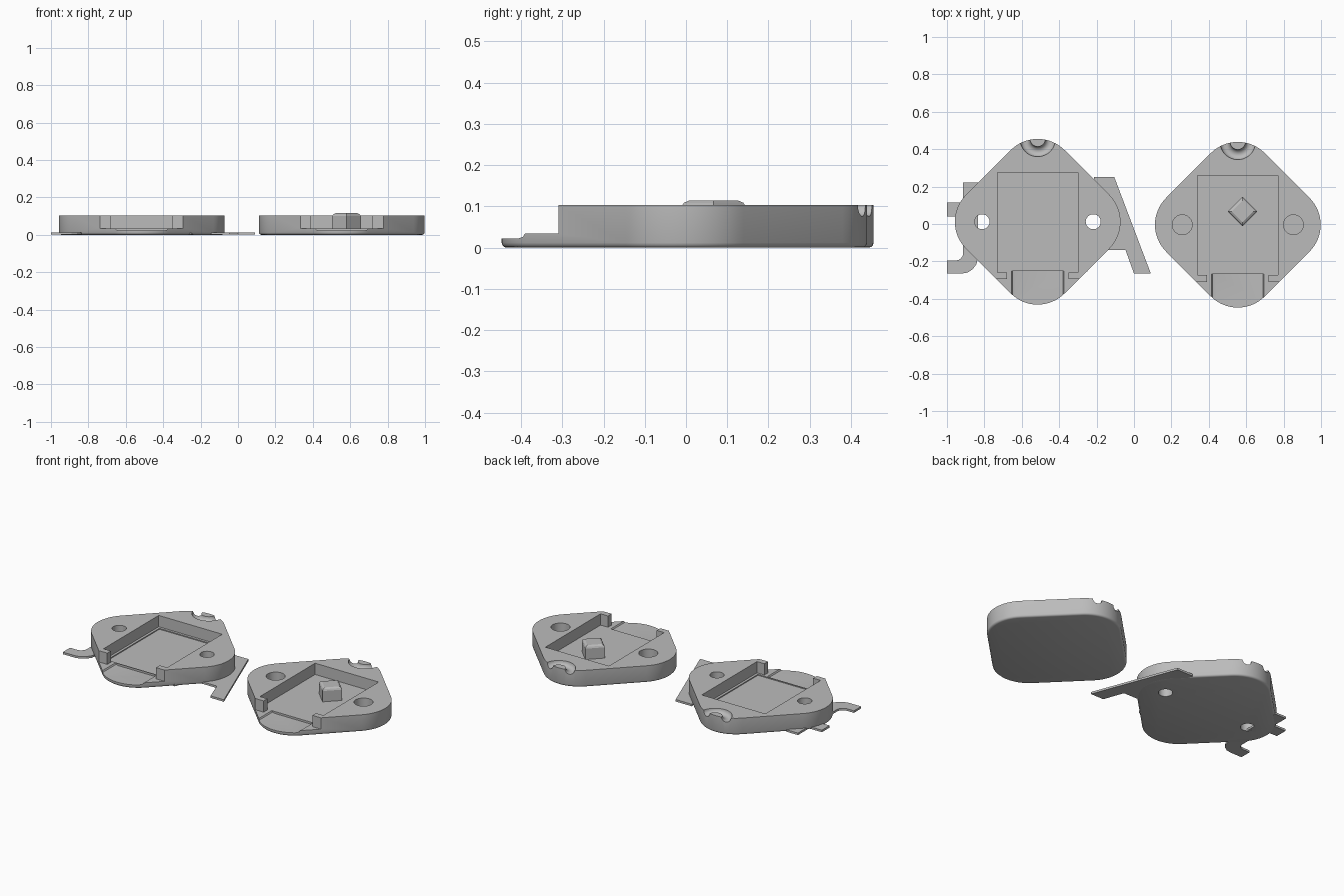
import bpy, bmesh, math
from mathutils import Matrix

cube = bpy.data.objects.get("Cube")
if cube:
    bpy.data.objects.remove(cube)

grey = bpy.data.materials.new("plain grey")
grey.use_nodes = True
colour = (0.5, 0.5, 0.5, 1)
grey.diffuse_color = colour
grey.node_tree.nodes["Principled BSDF"].inputs["Base Color"].default_value = colour

HEIGHT, FLOOR = 0.103, 0.034


def finish(name, bm):
    bmesh.ops.recalc_face_normals(bm, faces=bm.faces)
    mesh = bpy.data.meshes.new(name)
    bm.to_mesh(mesh)
    bm.free()
    mesh.materials.append(grey)
    ob = bpy.data.objects.new(name, mesh)
    bpy.context.collection.objects.link(ob)
    return ob


def loft(name, rings):
    """Skin a stack of equal closed rings and cap both ends."""
    bm = bmesh.new()
    rows = [[bm.verts.new(p) for p in ring] for ring in rings]
    n = len(rows[0])
    for a, b in zip(rows, rows[1:]):
        for i in range(n):
            j = (i + 1) % n
            bm.faces.new((a[i], a[j], b[j], b[i]))
    bm.faces.new(rows[0])
    bm.faces.new(rows[-1])
    return finish(name, bm)


def prism(name, outline, z0, z1, cx=0, cy=0):
    return loft(name, [[(cx + x, cy + y, z) for x, y in outline] for z in (z0, z1)])


def circle(r, steps=40):
    return [(r * math.cos(2 * math.pi * i / steps), r * math.sin(2 * math.pi * i / steps))
            for i in range(steps)]


def rounded_diamond(inset):
    pts = []
    for k in range(4):
        a = k * math.pi / 2
        for i in range(17):
            t = a + (i / 16 - 0.5) * math.pi / 2
            r = 0.203 - inset
            pts.append((0.24 * math.cos(a) + r * math.cos(t), 0.24 * math.sin(a) + r * math.sin(t)))
    return pts


def torus(name, major, minor, cx, cy, z):
    bm = bmesh.new()
    rows = [[bm.verts.new((cx + (major + minor * u) * c, cy + (major + minor * u) * s, z + minor * v))
             for u, v in circle(1, 20)] for c, s in circle(1, 48)]
    for i in range(48):
        for j in range(20):
            k, m = (i + 1) % 48, (j + 1) % 20
            bm.faces.new((rows[i][j], rows[k][j], rows[k][m], rows[i][m]))
    return finish(name, bm)


def cut(ob, cutter):
    mod = ob.modifiers.new("cut", 'BOOLEAN')
    mod.operation, mod.solver, mod.object = 'DIFFERENCE', 'EXACT', cutter
    bpy.context.view_layer.objects.active = ob
    bpy.ops.object.modifier_apply(modifier=mod.name)
    bpy.data.objects.remove(cutter)


def smooth(ob):
    bpy.ops.object.select_all(action='DESELECT')
    ob.select_set(True)
    bpy.context.view_layer.objects.active = ob
    bpy.ops.object.shade_smooth_by_angle(angle=math.radians(30))


def case_half(name, cx, cy, hole_r, hole_z):
    # Shell with a rounded lower edge
    levels = [(0.012, 0), (0.006, 0.002), (0.002, 0.006), (0, 0.012), (0, HEIGHT)]
    body = loft(name, [[(cx + x, cy + y, z) for x, y in rounded_diamond(d)] for d, z in levels])

    # Pocket open at the front, leaving a small post at each side of the mouth
    side = [(0.215, 0.264), (0.215, -0.27), (0.165, -0.27), (0.165, -0.305), (0.235, -0.305), (0.235, -0.6)]
    pocket = side + [(-x, y) for x, y in reversed(side)]
    cut(body, prism("pocket_cutter", pocket, FLOOR, 0.3, cx, cy))

    # Shallow finger scoop with sloping sides at the front
    section = [(-0.12, 0.022), (0.12, 0.022), (0.135, 0.026), (0.15, 0.05), (-0.15, 0.05), (-0.135, 0.026)]
    cut(body, loft("scoop_cutter", [[(cx + x, cy + y, z) for x, z in section] for y in (-0.6, -0.262)]))

    # Round holes at both sides
    for s in (-1, 1):
        cut(body, prism("hole_cutter", circle(hole_r), hole_z, 0.3, cx + s * 0.297, cy))

    # Ring groove at the rear tip
    cut(body, torus("groove_cutter", 0.068, 0.027, cx, cy + 0.443, HEIGHT))
    return body


right_case = case_half("right_case_half", -0.515, 0.012, 0.04, -0.1)
left_case = case_half("left_case_half", 0.555, -0.004, 0.053, 0.05)

# Fine inner recess in the floor of the right half
recess = [(-0.2, -0.257), (0.2, -0.257), (0.2, 0.249), (-0.2, 0.249)]
cut(right_case, prism("recess_cutter", recess, 0.028, 0.3, -0.515, 0.012))
for case in (right_case, left_case):
    smooth(case)

# Square peg with a softened top, turned on its corner
diamond = [(1, 0), (0, 1), (-1, 0), (0, -1)]
loft("peg", [[(0.58 + x * r, 0.067 + y * r, z) for x, y in diamond]
             for r, z in ((0.078, 0.03), (0.078, 0.1), (0.072, 0.109), (0.058, 0.115))])

# Thin tabs reaching out from under the right half
PLATE = (0.0005, 0.013)
prism("slanted_tab", [(-0.215, 0.25), (-0.105, 0.25), (0.09, -0.265), (0, -0.265),
                      (-0.045, -0.14), (-0.2, -0.14), (-0.17, 0)], *PLATE)
prism("front_corner_tab", [(-0.34, -0.255), (-0.25, -0.255), (-0.215, -0.17), (-0.3, -0.17)], *PLATE)
prism("side_tab", [(-1, 0.04), (-0.88, 0.04), (-0.88, 0.115), (-1, 0.115)], *PLATE)
hook = [(-0.835, 0.222), (-0.913, 0.222), (-0.913, -0.16)]
hook += [(-0.953 + 0.04 * math.cos(t), -0.155 - 0.04 * math.sin(t)) for t in (0.4, 0.8, 1.2, 1.57)]
hook += [(-1, -0.195), (-1, -0.265)]
hook += [(-0.92 + 0.085 * math.cos(t), -0.18 - 0.085 * math.sin(t)) for t in (1.57, 1.2, 0.8, 0.4, 0)]
prism("hooked_tab", hook, *PLATE)
